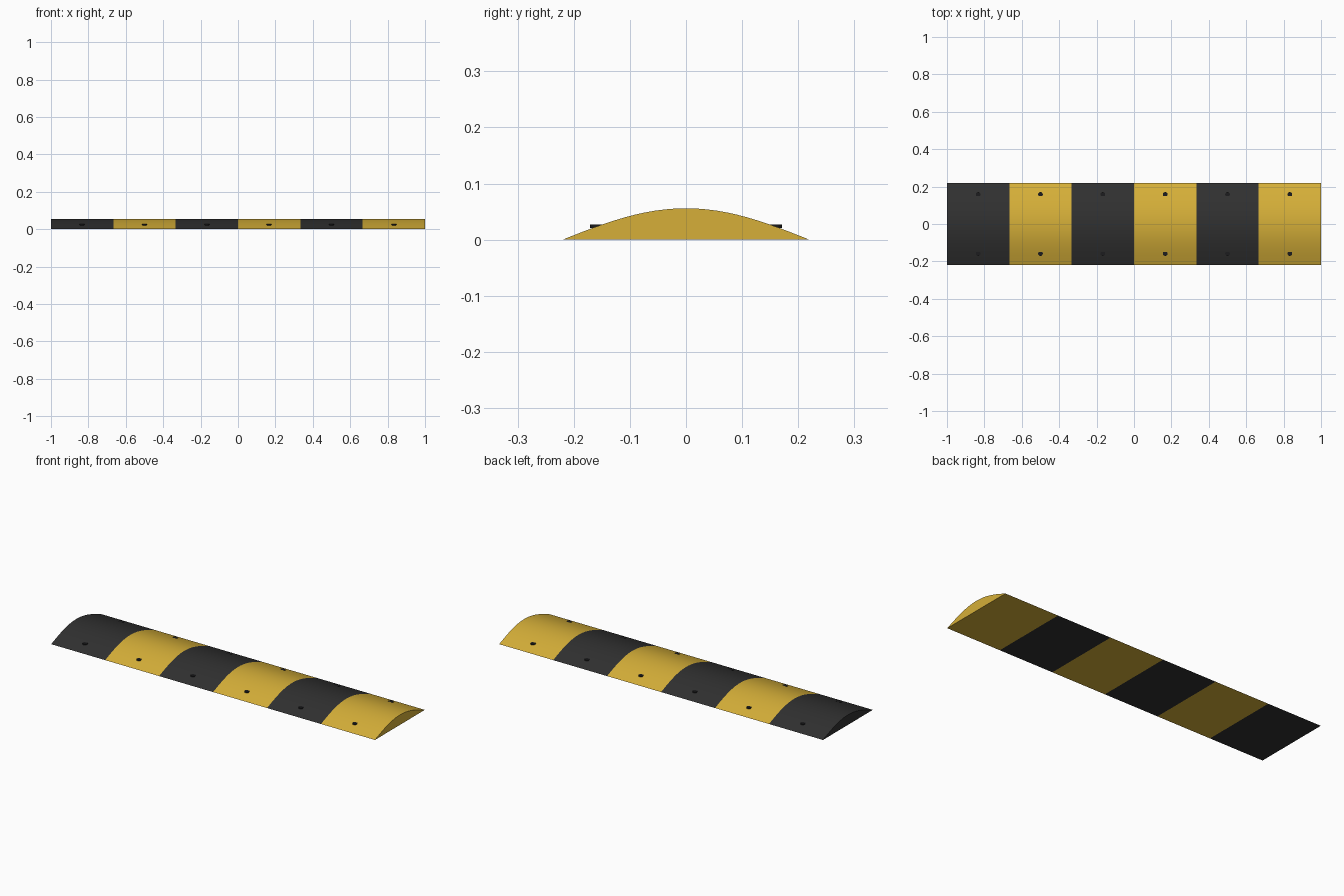
import bpy, bmesh, math

if "Cube" in bpy.data.objects:
    bpy.data.objects.remove(bpy.data.objects["Cube"])

LENGTH, HALF_W, HEIGHT, COUNT, STEPS = 2.0, 0.22, 0.056, 6, 24
SEG = LENGTH / COUNT


def material(name, rgb):
    m = bpy.data.materials.new(name)
    m.diffuse_color = (*rgb, 1)
    m.use_nodes = True
    m.node_tree.nodes["Principled BSDF"].inputs["Base Color"].default_value = m.diffuse_color
    return m


black = material("black rubber", (0.03, 0.03, 0.03))
yellow = material("safety yellow", (0.67, 0.43, 0.04))
bolt_dark = material("dark bolt", (0.012, 0.012, 0.013))


def add_object(name, bm, mat):
    bmesh.ops.recalc_face_normals(bm, faces=bm.faces)
    mesh = bpy.data.meshes.new(name)
    bm.to_mesh(mesh)
    bm.free()
    mesh.materials.append(mat)
    ob = bpy.data.objects.new(name, mesh)
    bpy.context.collection.objects.link(ob)
    bpy.ops.object.select_all(action='DESELECT')
    ob.select_set(True)
    bpy.context.view_layer.objects.active = ob
    bpy.ops.object.shade_smooth_by_angle(angle=math.radians(15))
    return ob


# Hump cross-section: half a cosine wave with a flat underside
profile = []
for i in range(STEPS + 1):
    t = -1 + 2 * i / STEPS
    profile.append((HALF_W * t, HEIGHT * math.cos(t * math.pi / 2)))

for k in range(COUNT):
    x0 = -LENGTH / 2 + k * SEG
    # Bump block, extruded along x
    bm = bmesh.new()
    face = bm.faces.new([bm.verts.new((x0, y, z)) for y, z in profile])
    ext = bmesh.ops.extrude_face_region(bm, geom=[face], use_keep_orig=True)
    verts = [v for v in ext["geom"] if isinstance(v, bmesh.types.BMVert)]
    bmesh.ops.translate(bm, vec=(SEG, 0, 0), verts=verts)
    add_object(f"bump_segment_{k + 1}", bm, yellow if k % 2 else black)

    # Bolt heads near both long edges
    for side, label in ((-1, "front"), (1, "back")):
        bm = bmesh.new()
        bmesh.ops.create_cone(bm, cap_ends=True, segments=12,
                              radius1=0.013, radius2=0.013, depth=0.006)
        bmesh.ops.translate(bm, verts=bm.verts,
                            vec=(x0 + SEG / 2, side * 0.158, 0.0242))
        add_object(f"{label}_bolt_{k + 1}", bm, bolt_dark)
